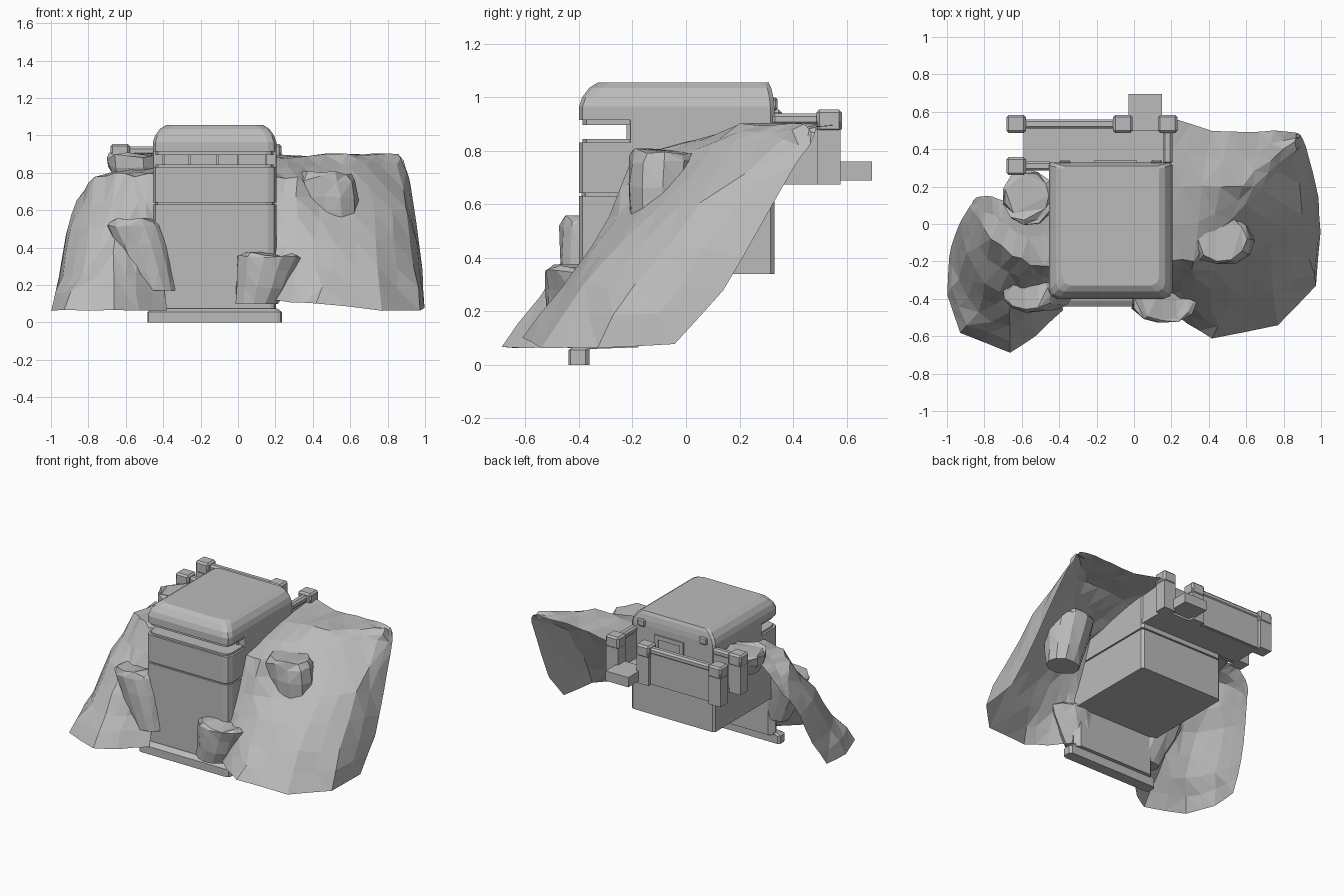
import bpy, bmesh, random
from math import cos, sin, tau
from mathutils import Vector

random.seed(4)
old = bpy.data.objects.get("Cube")
if old:
    bpy.data.objects.remove(old, do_unlink=True)

stone = bpy.data.materials.new("stone grey")
stone.use_nodes = True
GREY = (0.5, 0.5, 0.5, 1)
stone.diffuse_color = GREY
stone.node_tree.nodes["Principled BSDF"].inputs["Base Color"].default_value = GREY

# Main tower footprint
LEFT, RIGHT, FRONT, BACK = -0.455, 0.205, -0.40, 0.33


def finish(name, bm, closed=True):
    if closed:
        bmesh.ops.recalc_face_normals(bm, faces=bm.faces)
    mesh = bpy.data.meshes.new(name)
    bm.to_mesh(mesh)
    bm.free()
    mesh.materials.append(stone)
    obj = bpy.data.objects.new(name, mesh)
    bpy.context.collection.objects.link(obj)


def loft(name, rings, triangles=False):
    """Join equal rings of points and cap both ends."""
    bm = bmesh.new()
    loops = [[bm.verts.new(p) for p in ring] for ring in rings]
    n = len(loops[0])
    for low, high in zip(loops, loops[1:]):
        for i in range(n):
            j = (i + 1) % n
            bm.faces.new((low[i], low[j], high[j], high[i]))
    bm.faces.new(loops[0][::-1])
    bm.faces.new(loops[-1])
    if triangles:
        bmesh.ops.triangulate(bm, faces=bm.faces[:])
    finish(name, bm)


def plan(z, inset=0.0, front=FRONT, back=BACK, cut=0.045, rear_cut=0.015):
    """Rectangle with rounded front corners and narrow rear chamfers."""
    l, r, f, b = LEFT + inset, RIGHT - inset, front + inset, back - inset
    m = cut * 0.3
    pts = [(l + cut, f), (r - cut, f), (r - m, f + m), (r, f + cut), (r, b - rear_cut),
           (r - rear_cut, b), (l + rear_cut, b), (l, b - rear_cut), (l, f + cut), (l + m, f + m)]
    return [(x, y, z) for x, y in pts]


def box(name, x, y, z, bevel=0.0):
    bm = bmesh.new()
    bmesh.ops.create_cube(bm, size=1)
    for v in bm.verts:
        v.co = [lo + (hi - lo) * (c + 0.5) for c, (lo, hi) in zip(v.co, (x, y, z))]
    if bevel:
        bmesh.ops.bevel(bm, geom=bm.edges[:], offset=bevel, segments=1, affect="EDGES")
    finish(name, bm)


def cliff(name, rows):
    """Draped open rock sheet, rows running from the top down to the foot."""
    bm = bmesh.new()
    grid = [[bm.verts.new(p) for p in row] for row in rows]
    flip = rows[0][0][0] < 0
    for up, down in zip(grid, grid[1:]):
        for i in range(len(up) - 1):
            quad = [up[i], down[i], down[i + 1], up[i + 1]]
            bm.faces.new(quad[::-1] if flip else quad)
    bmesh.ops.subdivide_edges(bm, edges=bm.edges[:], cuts=1, use_grid_fill=True, smooth=0.3)
    for v in bm.verts:
        amount = 0.003 if v.is_boundary else 0.012
        v.co += Vector([random.uniform(-amount, amount) for _ in range(3)])
    bmesh.ops.triangulate(bm, faces=bm.faces[:])
    finish(name, bm, closed=False)


def boulder(name, top, foot, size, height):
    """Tapered lump leaning from its foot to its flat top."""
    sides, rings = 11, []
    for t, scale in ((0, 0.68), (0.3, 0.82), (0.65, 0.96), (0.93, 1), (1, 0.87)):
        centre = Vector((*foot, height[0])).lerp(Vector((*top, height[1])), t)
        ring = []
        for i in range(sides):
            a = tau * i / sides
            k = scale * random.uniform(0.93, 1.06)
            lift = random.uniform(-0.02, 0.01) if t else 0
            ring.append(centre + Vector((size[0] * k * cos(a), size[1] * k * sin(a), lift)))
        rings.append(ring)
    loft(name, rings, triangles=True)


# Foot: front plate and stepped plinth
loft("front_plate", [plan(z, 0.003, back=-0.33, cut=0.03, rear_cut=0.035) for z in (0.06, 0.345)])
loft("plinth", [plan(z, inset, front=f, back=b, cut=0.025)
                for z, inset, f, b in ((0, -0.03, -0.41, -0.39), (0.055, -0.03, -0.41, -0.39),
                                       (0.075, -0.005, -0.405, -0.36))])

# Tower walls with grooves between the courses
loft("lower_wall", [plan(z) for z in (0.34, 0.632)])
loft("wall_groove", [plan(z, 0.01) for z in (0.62, 0.65)])
loft("upper_wall", [plan(z) for z in (0.642, 0.832)])
loft("sill_lip", [plan(z, 0.014) for z in (0.82, 0.845)])
loft("slit_back_wall", [plan(z, front=-0.21, cut=0.01) for z in (0.83, 0.92)])
loft("lintel_lip", [plan(z, 0.014) for z in (0.896, 0.925)])
for x in (-0.4, -0.26, -0.11, 0.0, 0.15):
    box("slit_mullion", (x - 0.006, x + 0.006), (-0.222, -0.2), (0.84, 0.9))

# Rounded roof block, steeper at the rear
loft("roof", [plan(z, inset, back=BACK + inset * 0.7) for z, inset in
              ((0.915, 0), (0.965, 0), (1.0, 0.012), (1.035, 0.038), (1.055, 0.07))])
for x in (-0.37, 0.12):
    box("roof_bolt", (x - 0.03, x + 0.03), (0.32, 0.342), (0.95, 1.0), 0.008)

# Rear doorway frame
for x in (-0.2, 0.0):
    box("door_jamb", (x - 0.015, x + 0.015), (0.32, 0.34), (0.7, 0.91))
box("door_lintel", (-0.215, 0.015), (0.32, 0.34), (0.89, 0.92))

# Rear platform, entry step, posts and parapet
box("platform_floor", (-0.59, 0.2), (0.32, 0.54), (0.675, 0.71))
box("entry_step", (-0.03, 0.15), (0.5, 0.695), (0.69, 0.76))
for x, y in ((-0.63, 0.535), (-0.06, 0.535), (0.18, 0.535), (-0.63, 0.31)):
    box("post", (x - 0.047, x + 0.047), (y - 0.043, y + 0.043), (0.675, 0.91))
    box("post_cap", (x - 0.052, x + 0.052), (y - 0.048, y + 0.048), (0.87, 0.955), 0.012)
spans = [("rear", (-0.6, -0.08), (0.51, 0.56)),
         ("left", (0.155, 0.205), (0.32, 0.51)),
         ("right", (-0.6, -0.44), (0.285, 0.335))]
for side, x, y in spans:
    box(side + "_parapet", (x[0] + 0.006, x[1] - 0.006), (y[0] + 0.006, y[1] - 0.006), (0.68, 0.91))
    box(side + "_rail", x, y, (0.895, 0.94), 0.012)

# Rock sheets on both sides
cliff("left_cliff", [
    [(.2, .57, .9), (.42, .5, .89), (.6, .49, .9), (.75, .5, .9), (.87, .49, .89), (.89, .47, .84)],
    [(.18, .2, .86), (.36, .2, .88), (.57, .21, .9), (.73, .34, .905), (.86, .45, .89), (.9, .455, .81)],
    [(.18, -.2, .78), (.31, -.2, .78), (.52, .03, .81), (.69, .18, .85), (.86, .36, .85), (.92, .41, .75)],
    [(.18, -.28, .56), (.33, -.29, .56), (.52, -.22, .57), (.73, -.11, .6), (.91, .06, .6), (.955, .28, .52)],
    [(.18, -.39, .3), (.31, -.45, .3), (.5, -.46, .3), (.75, -.39, .3), (.94, -.2, .3), (.985, .14, .28)],
    [(.17, -.44, .12), (.28, -.53, .11), (.42, -.61, .1), (.77, -.54, .065), (.97, -.33, .065), (1, -.04, .08)]])
cliff("right_cliff", [
    [(-.42, .1, .83), (-.58, .09, .83), (-.69, .12, .8), (-.76, .15, .77), (-.82, .15, .71), (-.86, .13, .64)],
    [(-.42, -.24, .79), (-.55, -.22, .79), (-.66, -.16, .79), (-.76, -.07, .77), (-.83, .03, .7), (-.88, .09, .6)],
    [(-.42, -.3, .5), (-.55, -.36, .5), (-.66, -.38, .5), (-.79, -.32, .5), (-.89, -.16, .5), (-.92, .03, .47)],
    [(-.4, -.37, .25), (-.54, -.49, .25), (-.66, -.55, .25), (-.84, -.48, .25), (-.94, -.3, .25), (-.96, -.06, .25)],
    [(-.38, -.46, .065), (-.53, -.6, .065), (-.66, -.69, .065), (-.93, -.58, .065), (-1, -.38, .065), (-.99, -.18, .065)]])

# Boulders bulging from the rock
boulder("left_high_boulder", (0.46, -0.08), (0.52, -0.1), (0.165, 0.14), (0.42, 0.8))
boulder("left_low_boulder", (0.17, -0.42), (0.1, -0.43), (0.165, 0.11), (0.1, 0.37))
boulder("right_low_boulder", (-0.565, -0.38), (-0.435, -0.4), (0.145, 0.09), (0.17, 0.55))
boulder("right_back_boulder", (-0.57, 0.15), (-0.55, 0.12), (0.14, 0.15), (0.74, 0.9))
